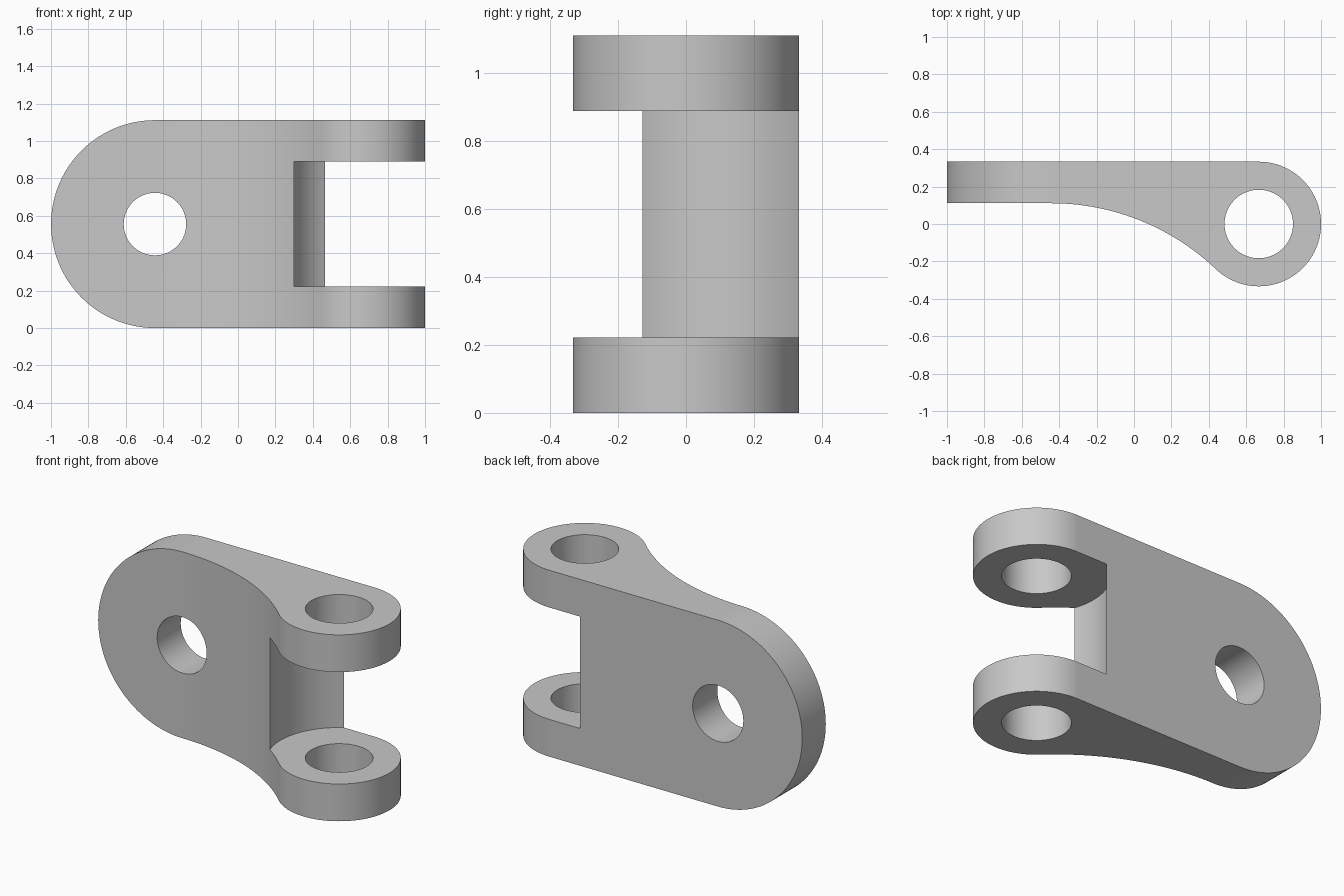
import bpy, bmesh, math
from mathutils import Vector

if "Cube" in bpy.data.objects:
    bpy.data.objects.remove(bpy.data.objects["Cube"], do_unlink=True)

HEIGHT = 1.111
MID = HEIGHT / 2
PLATE_X = -0.444          # centre of the rounded plate end and its hole
PIN_X = 0.667             # centre of the fork pin holes
BOSS_R = 0.333
PLATE_FRONT = 0.111

grey = bpy.data.materials.new("plain grey")
grey.use_nodes = True
colour = (0.58, 0.58, 0.58, 1)
grey.diffuse_color = colour
grey.node_tree.nodes["Principled BSDF"].inputs["Base Color"].default_value = colour


def arc(cx, cy, r, start, end, steps):
    """Points on a circular arc, angles in radians."""
    angles = [start + (end - start) * i / steps for i in range(steps + 1)]
    return [(cx + r * math.cos(a), cy + r * math.sin(a)) for a in angles]


def prism(name, outline, lo, hi, axis="Z"):
    """Extrude a closed outline along z (outline in xy) or y (outline in xz)."""
    bm = bmesh.new()
    place = (lambda u, v: (u, v, lo)) if axis == "Z" else (lambda u, v: (u, lo, v))
    push = Vector((0, 0, hi - lo)) if axis == "Z" else Vector((0, hi - lo, 0))
    face = bm.faces.new([bm.verts.new(place(u, v)) for u, v in outline])
    made = bmesh.ops.extrude_face_region(bm, geom=[face])["geom"]
    bmesh.ops.translate(bm, vec=push, verts=[g for g in made if isinstance(g, bmesh.types.BMVert)])
    bmesh.ops.recalc_face_normals(bm, faces=bm.faces)
    mesh = bpy.data.meshes.new(name)
    bm.to_mesh(mesh)
    bm.free()
    mesh.materials.append(grey)
    obj = bpy.data.objects.new(name, mesh)
    bpy.context.collection.objects.link(obj)
    return obj


def disc(cx, cy, r, steps=96):
    return arc(cx, cy, r, 0, math.tau, steps)[:-1]


def cut(target, tool, operation="DIFFERENCE"):
    tool.hide_render = True
    mod = target.modifiers.new(tool.name, "BOOLEAN")
    mod.operation, mod.solver, mod.object = operation, "EXACT", tool
    bpy.context.view_layer.objects.active = target
    bpy.ops.object.modifier_apply(modifier=mod.name)
    bpy.data.objects.remove(tool, do_unlink=True)


# Plan outline: flat plate, hollow front curve tangent to the round boss
span = PIN_X - PLATE_X
sweep_r = (span**2 + PLATE_FRONT**2 - BOSS_R**2) / (2 * (BOSS_R + PLATE_FRONT))
sweep_y = PLATE_FRONT - sweep_r
meet = math.atan2(-sweep_y, span)
outline = [(-1.1, BOSS_R), (-1.1, PLATE_FRONT)]
outline += arc(PLATE_X, sweep_y, sweep_r, math.pi / 2, meet, 40)
outline += arc(PIN_X, 0, BOSS_R, meet - math.pi, math.pi / 2, 80)[1:]
bracket = prism("hinge_bracket", outline, -0.1, HEIGHT + 0.1)

# Rounded plate end and overall height
side = [(1.2, HEIGHT)] + arc(PLATE_X, MID, MID, math.pi / 2, math.pi * 1.5, 72) + [(1.2, 0)]
cut(bracket, prism("rounded_end", side, -1, 1, "Y"), "INTERSECT")

# Fork gap, pin holes and plate hole
cut(bracket, prism("fork_gap", disc(PIN_X, 0, 0.389), 0.222, 0.889))
cut(bracket, prism("pin_hole", disc(PIN_X, 0, 0.183), -0.5, 1.5))
cut(bracket, prism("plate_hole", disc(PLATE_X, MID, 0.167), -1, 1, "Y"))

# Smooth curves with crisp edges
bpy.ops.object.select_all(action="DESELECT")
bracket.select_set(True)
bpy.context.view_layer.objects.active = bracket
bpy.ops.object.shade_smooth_by_angle(angle=math.radians(25))
weighted = bracket.modifiers.new("even_shading", "WEIGHTED_NORMAL")
weighted.keep_sharp = True
